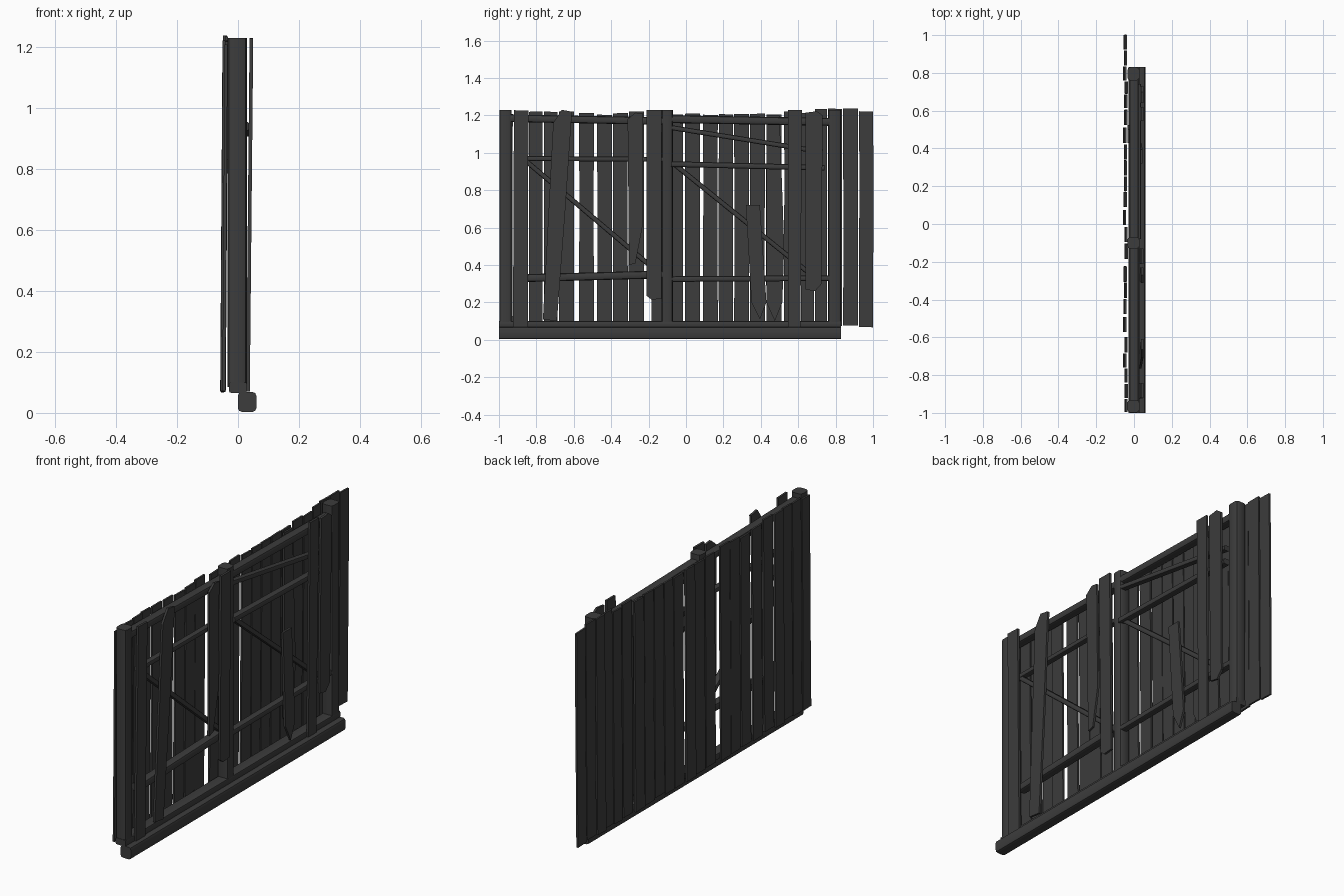
import bpy, bmesh, random
from mathutils import Vector

random.seed(4)
if "Cube" in bpy.data.objects:
    bpy.data.objects.remove(bpy.data.objects["Cube"])

wood = bpy.data.materials.new("dark_weathered_wood")
wood.use_nodes = True
colour = (0.045, 0.045, 0.045, 1)
wood.diffuse_color = colour
wood.node_tree.nodes["Principled BSDF"].inputs["Base Color"].default_value = colour


def finish(name, bm):
    bmesh.ops.recalc_face_normals(bm, faces=bm.faces)
    mesh = bpy.data.meshes.new(name)
    bm.to_mesh(mesh)
    bm.free()
    mesh.materials.append(wood)
    ob = bpy.data.objects.new(name, mesh)
    bpy.context.collection.objects.link(ob)
    return ob


def board(name, outline, x_low, x_high, thick=0.01):
    """Flat board from a (y, z) outline, leaning from x_low at the foot to x_high at the top."""
    bm = bmesh.new()
    verts = [bm.verts.new((x_low + (x_high - x_low) * z / 1.23, y, z)) for y, z in outline]
    face = bm.faces.new(verts)
    out = bmesh.ops.extrude_face_region(bm, geom=[face])
    moved = [v for v in out["geom"] if isinstance(v, bmesh.types.BMVert)]
    bmesh.ops.translate(bm, verts=moved, vec=(thick, 0, 0))
    return finish(name, bm)


def beam(name, start, end, wide, tall, bevel=0.3):
    """Timber with worn edges between two points; wide runs along x."""
    start, end = Vector(start), Vector(end)
    along = (end - start).normalized()
    side = Vector((1, 0, 0))
    up = along.cross(side)
    bm = bmesh.new()
    rings = []
    for p in (start, end):
        rings.append([bm.verts.new(p + side * a * wide / 2 + up * b * tall / 2)
                      for a, b in ((-1, -1), (1, -1), (1, 1), (-1, 1))])
    for i in range(4):
        j = (i + 1) % 4
        bm.faces.new((rings[0][i], rings[0][j], rings[1][j], rings[1][i]))
    for ring in rings:
        bm.faces.new(ring)
    long_edges = [e for e in bm.edges
                  if abs((e.verts[0].co - e.verts[1].co).normalized().dot(along)) > 0.9]
    bmesh.ops.bevel(bm, geom=long_edges, offset=min(wide, tall) * bevel,
                    segments=2, profile=0.5, affect="EDGES")
    ob = finish(name, bm)
    bpy.ops.object.select_all(action="DESELECT")
    ob.select_set(True)
    bpy.context.view_layer.objects.active = ob
    bpy.ops.object.shade_smooth_by_angle(angle=0.6)
    return ob


# Sill, bottom rail and posts
beam("ground_sill", (0.03, -1, 0.036), (0.03, 0.83, 0.036), 0.06, 0.065, 0.2)
beam("bottom_rail", (0, -1, 0.083), (0, 0.83, 0.083), 0.06, 0.034, 0.2)
for name, y, w in (("near", -0.965, 0.066), ("middle", -0.1, 0.062), ("far", 0.795, 0.07)):
    beam(name + "_post", (-0.003, y, 0.085), (-0.003, y, 1.23), 0.064, w, 0.25)

# Cross rails and diagonal braces: name, y and z at each end, height, x
for name, y0, z0, y1, z1, tall, x in (
    ("top_rail_near", -0.95, 1.185, -0.12, 1.17, 0.04, 0),
    ("top_rail_far", -0.08, 1.18, 0.8, 1.165, 0.042, 0),
    ("middle_rail_near", -0.87, 0.97, -0.12, 0.965, 0.026, 0.008),
    ("middle_rail_far", -0.08, 0.94, 0.74, 0.92, 0.03, 0.018),
    ("low_rail_near", -0.87, 0.33, -0.12, 0.35, 0.042, 0),
    ("low_rail_far", -0.08, 0.325, 0.77, 0.33, 0.03, 0.005),
    ("upper_brace_far", -0.08, 1.135, 0.73, 1.005, 0.026, 0.008),
    ("brace_near", -0.86, 0.96, -0.16, 0.37, 0.026, 0.005),
    ("brace_far", -0.07, 0.945, 0.68, 0.34, 0.026, 0.005),
):
    beam(name, (x, y0, z0), (x, y1, z1), min(tall * 1.3, 0.05), tall)

# Back cladding: ragged vertical planks
starts = [-0.995, -0.92, -0.84, -0.76, -0.68, -0.572, -0.476, -0.39, -0.305, -0.185, -0.095,
          -0.005, 0.09, 0.176, 0.257, 0.342, 0.43, 0.524, 0.615, 0.69, 0.76, 0.84, 0.925]
for i, y in enumerate(starts):
    right = min(y + 0.08, starts[i + 1] - 0.006) if i < len(starts) - 1 else 1
    top = 1.215 + random.uniform(-0.012, 0.008) + (0.015 if i > 18 else 0)
    low = 0.07 + random.uniform(0, 0.012)
    w = lambda: random.uniform(-0.003, 0.003)
    mid = random.uniform(0.4, 0.9)
    outline = [(y, low), (right, low + w()), (right + w(), mid),
               (right, top + w()), (y, top), (y + w(), mid + 0.05)]
    shift = random.uniform(-0.005, 0.004) - (0.004 if i > 20 else 0)
    board("back_plank", outline, -0.054 + shift, -0.046 + shift)

# Loose boards fixed across the open side
loose = {
    "near_board": [(-0.925, 0.07), (-0.845, 0.07), (-0.843, 1.225), (-0.92, 1.228)],
    "leaning_board": [(-0.765, 0.11), (-0.69, 0.1), (-0.645, 0.7), (-0.61, 1.22),
                      (-0.665, 1.23), (-0.71, 1.16)],
    "broken_board": [(-0.305, 0.4), (-0.27, 0.41), (-0.23, 0.62), (-0.23, 1.21),
                     (-0.27, 1.215), (-0.312, 1.18)],
    "post_side_board": [(-0.21, 0.235), (-0.185, 0.215), (-0.13, 0.22), (-0.13, 1.23),
                        (-0.212, 1.23)],
    "short_pointed_board": [(0.35, 0.2), (0.395, 0.11), (0.43, 0.2), (0.395, 0.72), (0.32, 0.72)],
    "far_board": [(0.545, 0.07), (0.612, 0.07), (0.62, 1.23), (0.545, 1.23)],
    "clipped_board": [(0.64, 0.27), (0.69, 0.26), (0.725, 0.3), (0.73, 1.2), (0.7, 1.222),
                      (0.64, 1.215)],
}
for name, outline in loose.items():
    board(name, outline, 0.026, 0.038, 0.012)
board("inner_pointed_board", [(0.43, 0.2), (0.475, 0.1), (0.515, 0.2), (0.525, 0.5),
                              (0.5, 1.2), (0.43, 1.2)], -0.034, -0.034)
